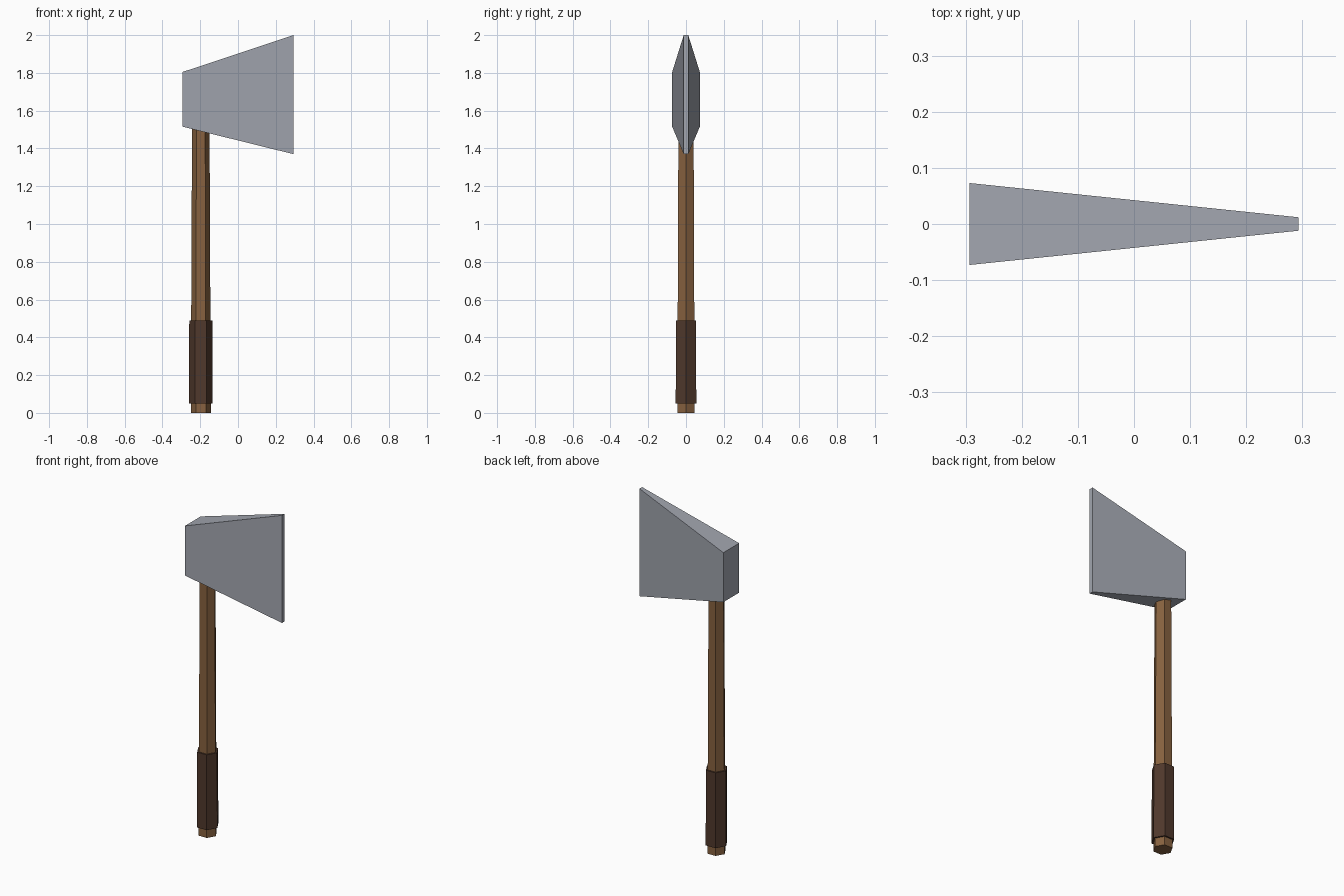
import bpy, bmesh
from math import cos, sin, pi

if "Cube" in bpy.data.objects:
    bpy.data.objects.remove(bpy.data.objects["Cube"])

HANDLE_X = -0.197


def material(name, rgb):
    m = bpy.data.materials.new(name)
    m.diffuse_color = (*rgb, 1)
    m.use_nodes = True
    m.node_tree.nodes["Principled BSDF"].inputs["Base Color"].default_value = m.diffuse_color
    return m


def loft(name, rings, mat):
    """Skin consecutive vertex rings into a closed, flat-shaded solid."""
    bm = bmesh.new()
    loops = [[bm.verts.new(p) for p in ring] for ring in rings]
    for a, b in zip(loops, loops[1:]):
        for i in range(len(a)):
            j = (i + 1) % len(a)
            bm.faces.new((a[i], a[j], b[j], b[i]))
    bm.faces.new(loops[0])
    bm.faces.new(loops[-1])
    bmesh.ops.recalc_face_normals(bm, faces=bm.faces)
    mesh = bpy.data.meshes.new(name)
    bm.to_mesh(mesh)
    bm.free()
    mesh.materials.append(mat)
    obj = bpy.data.objects.new(name, mesh)
    bpy.context.collection.objects.link(obj)
    return obj


def hexagon(radius, z):
    return [(HANDLE_X + radius * cos(i * pi / 3), radius * sin(i * pi / 3), z)
            for i in range(6)]


def blade_section(x, half_y, z0, z1):
    return [(x, -half_y, z0), (x, half_y, z0), (x, half_y, z1), (x, -half_y, z1)]


steel = material("steel", (0.36, 0.38, 0.43))
wood = material("wood", (0.24, 0.12, 0.05))
leather = material("leather", (0.08, 0.04, 0.025))

# Tapered hexagonal shaft, its top buried in the head
loft("handle", [hexagon(0.053, 0), hexagon(0.046, 1.6)], wood)

# Wrapped grip
loft("grip", [hexagon(0.063, 0.05), hexagon(0.061, 0.49)], leather)

# Wedge head: thick short poll to thin tall cutting edge
loft("axe_head", [blade_section(-0.293, 0.073, 1.515, 1.805),
                  blade_section(0.293, 0.012, 1.37, 2.0)], steel)
